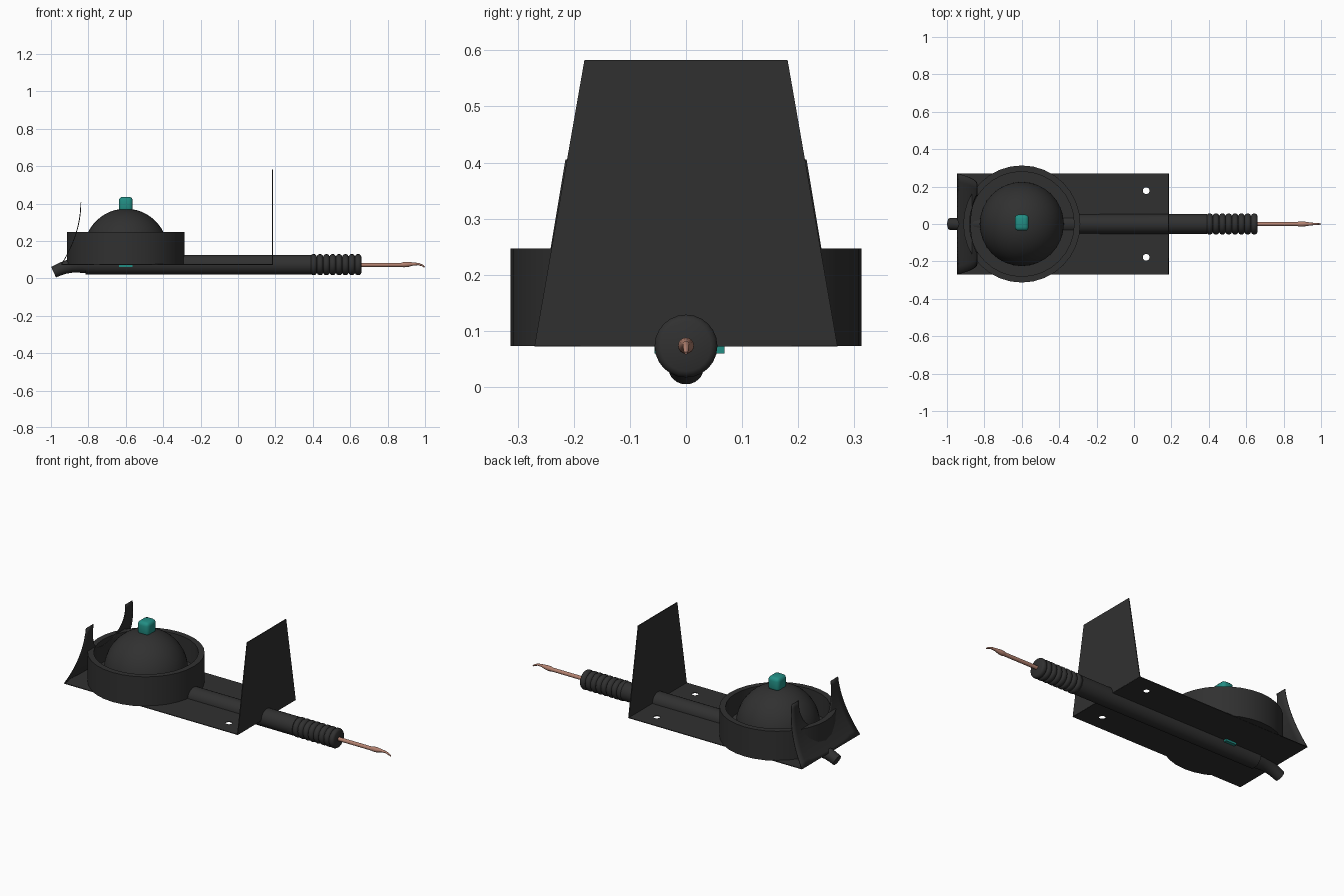
import bpy, bmesh, math
from mathutils import Vector

if "Cube" in bpy.data.objects:
    bpy.data.objects.remove(bpy.data.objects["Cube"])


def material(name, rgb):
    m = bpy.data.materials.new(name)
    m.diffuse_color = (*rgb, 1)
    m.use_nodes = True
    m.node_tree.nodes["Principled BSDF"].inputs["Base Color"].default_value = m.diffuse_color
    return m


DARK = material("dark_grey", (0.03, 0.03, 0.03))
TEAL = material("teal", (0.016, 0.27, 0.23))
COPPER = material("copper", (0.45, 0.22, 0.16))


def finish(name, bm, mat, smooth=35):
    bmesh.ops.recalc_face_normals(bm, faces=bm.faces)
    me = bpy.data.meshes.new(name)
    bm.to_mesh(me)
    bm.free()
    ob = bpy.data.objects.new(name, me)
    bpy.context.collection.objects.link(ob)
    me.materials.append(mat)
    bpy.ops.object.select_all(action='DESELECT')
    ob.select_set(True)
    bpy.context.view_layer.objects.active = ob
    if smooth:
        bpy.ops.object.shade_smooth_by_angle(angle=math.radians(smooth))
    return ob


def skin(bm, rings, cap=True):
    n = len(rings[0])
    for a, b in zip(rings, rings[1:]):
        for i in range(n):
            j = (i + 1) % n
            bm.faces.new((a[i], a[j], b[j], b[i]))
    if cap:
        bm.faces.new(rings[0])
        bm.faces.new(rings[-1])


def tube(name, path, mat, n=24, smooth=35):
    """Round tube in the xz plane; path holds (x, z, radius)."""
    bm = bmesh.new()
    rings = []
    for k, (x, z, r) in enumerate(path):
        p, q = path[max(k - 1, 0)], path[min(k + 1, len(path) - 1)]
        t = Vector((q[0] - p[0], 0, q[1] - p[1])).normalized()
        side, up = Vector((0, 1, 0)), t.cross(Vector((0, 1, 0)))
        rings.append([bm.verts.new(Vector((x, 0, z)) + r * (
            side * math.cos(2 * math.pi * i / n) + up * math.sin(2 * math.pi * i / n)))
            for i in range(n)])
    skin(bm, rings)
    return finish(name, bm, mat, smooth)


def lathe(name, profile, mat, cx, n=32):
    """Turn (radius, z) profile about a vertical axis at x = cx."""
    bm = bmesh.new()
    rings = [[bm.verts.new((cx + r * math.cos(2 * math.pi * i / n),
                            r * math.sin(2 * math.pi * i / n), z)) for i in range(n)]
             for r, z in profile]
    skin(bm, rings)
    return finish(name, bm, mat)


def box(name, lo, hi, mat, bevel=0):
    bm = bmesh.new()
    bmesh.ops.create_cube(bm, size=1)
    for v in bm.verts:
        v.co = Vector([(a + b) / 2 + c * (b - a) for a, b, c in zip(lo, hi, v.co)])
    if bevel:
        bmesh.ops.bevel(bm, geom=bm.edges[:], offset=bevel, segments=3,
                        profile=0.5, affect='EDGES')
    return finish(name, bm, mat)


Z0 = 0.073   # plate level
CX = -0.6    # tray centre

# Base plate with two screw holes (filled 2D curve)
cu = bpy.data.curves.new("base_plate", 'CURVE')
cu.dimensions, cu.fill_mode, cu.extrude = '2D', 'BOTH', 0.002
loops = [[(-0.945, -0.27), (0.187, -0.27), (0.187, 0.27), (-0.945, 0.27)]]
for s in (-1, 1):
    loops.append([(0.065 + 0.018 * math.cos(a * math.pi / 8),
                   s * 0.178 + 0.018 * math.sin(a * math.pi / 8)) for a in range(16)])
for pts in loops:
    sp = cu.splines.new('POLY')
    sp.points.add(len(pts) - 1)
    for p, (x, y) in zip(sp.points, pts):
        p.co = (x, y, 0, 1)
    sp.use_cyclic_u = True
cu.materials.append(DARK)
base = bpy.data.objects.new("base_plate", cu)
bpy.context.collection.objects.link(base)
base.location.z = Z0 + 0.001
bpy.context.view_layer.objects.active = base
base.select_set(True)
bpy.ops.object.convert(target='MESH')

# Upright front plate, tapering to the top
bm = bmesh.new()
rings = [[bm.verts.new((x, y, z)) for y, z in
          ((-0.27, Z0), (0.27, Z0), (0.181, 0.583), (-0.181, 0.583))] for x in (0.183, 0.188)]
skin(bm, rings)
finish("front_plate", bm, DARK, 0)

# Curved rear cradle with a rounded notch between two horns
bm = bmesh.new()
ys = [-0.215, -0.18] + [-0.15 * math.cos(math.pi * i / 20) for i in range(21)] + [0.18, 0.215]
grid = []
for y in ys:
    notch = 0.19 * math.sqrt(max(0, 1 - (y / 0.15) ** 2))
    col = []
    for k in range(13):
        z = Z0 + k / 12 * (0.332 - notch)
        q = (z - Z0) / 0.332
        width = 0.27 - 0.055 * q
        col.append(bm.verts.new((-0.84 - 0.105 * (1 - q) ** 2, y / 0.215 * width, z)))
    grid.append(col)
for a, b in zip(grid, grid[1:]):
    for k in range(12):
        bm.faces.new((a[k], a[k + 1], b[k + 1], b[k]))
cradle = finish("rear_cradle", bm, DARK)
mod = cradle.modifiers.new("thickness", 'SOLIDIFY')
mod.thickness, mod.offset = 0.004, 0

# Round tray with a raised floor
lathe("tray", [(0.313, Z0), (0.313, 0.247), (0.28, 0.247), (0.28, 0.113)], DARK, CX)

# Domed sponge and its teal knob
dome = [(0.225 * math.cos(a), 0.147 + 0.225 * math.sin(a))
        for a in [math.radians(-9 + 98 * i / 14) for i in range(15)]]
lathe("dome", dome, DARK, CX)
box("knob", (-0.637, -0.036, 0.355), (-0.563, 0.05, 0.436), TEAL, 0.02)

# Iron handle, ribbed grip and sliding switch
tube("handle", [(-0.815, Z0, 0.052), (0.39, Z0, 0.053)], DARK)
ribs = []
for i in range(8):
    x = 0.388 + i * 0.034
    ribs += [(x, Z0, 0.045), (x + 0.004, Z0, 0.052), (x + 0.011, Z0, 0.056),
             (x + 0.022, Z0, 0.056), (x + 0.029, Z0, 0.052), (x + 0.033, Z0, 0.045)]
tube("ribbed_grip", ribs, DARK)
box("switch", (-0.635, -0.056, 0.06), (-0.565, 0.069, 0.073), TEAL)

# Bent cable sleeve at the rear
tube("cable_sleeve", [(-0.80, Z0, 0.047), (-0.85, Z0, 0.043), (-0.89, 0.068, 0.038),
                      (-0.93, 0.057, 0.034), (-0.96, 0.045, 0.032),
                      (-0.986, 0.033, 0.031)], DARK)

# Copper shaft and bent tip
tube("shaft", [(0.655, 0.072, 0.011), (0.885, 0.072, 0.011)], COPPER, 16)
tube("tip", [(0.87, 0.072, 0.010), (0.885, 0.073, 0.014), (0.905, 0.074, 0.014),
             (0.94, 0.077, 0.008), (0.965, 0.076, 0.006), (0.985, 0.069, 0.005),
             (0.998, 0.060, 0.003)], COPPER, 16)
